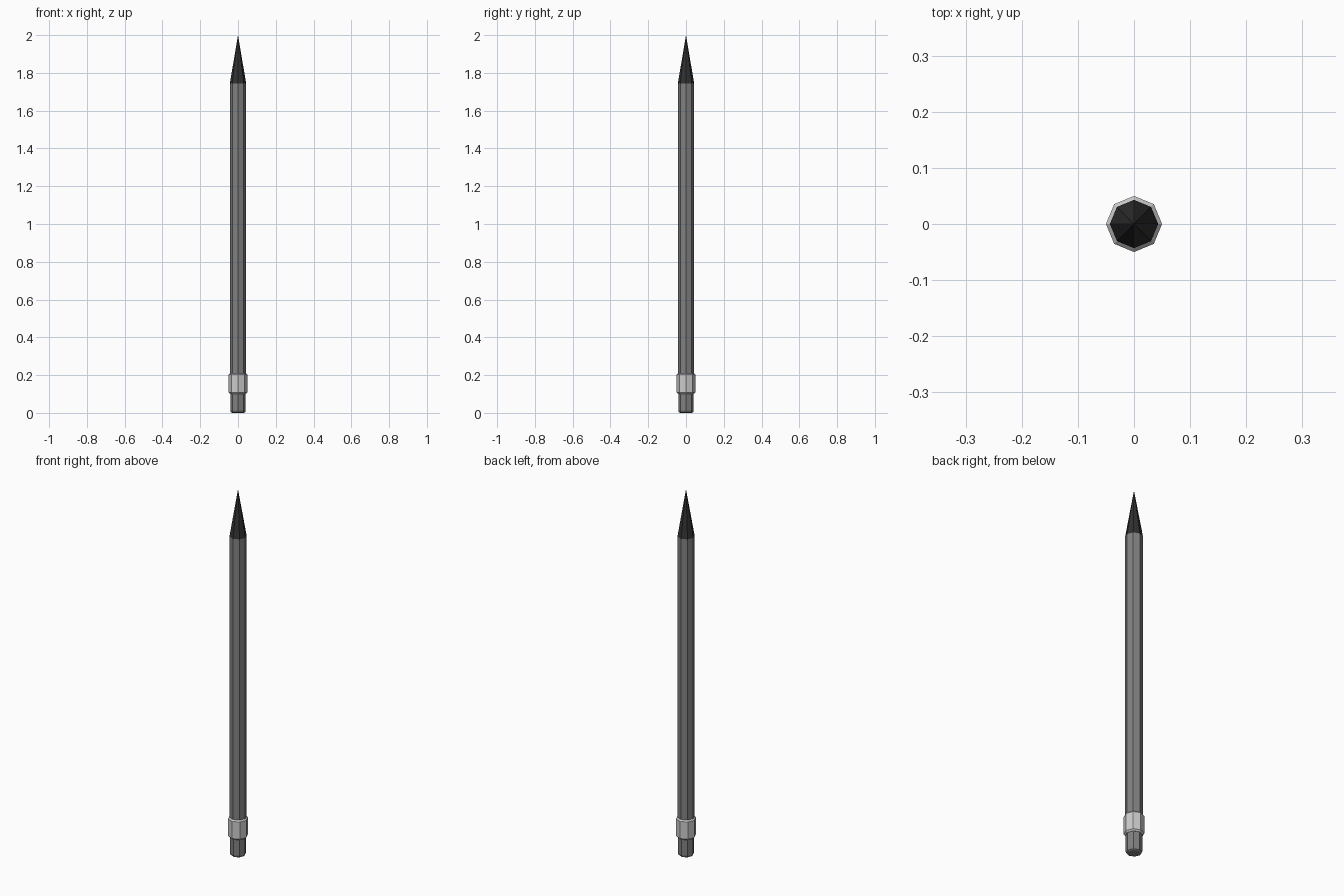
import bpy, bmesh, math

if "Cube" in bpy.data.objects:
    bpy.data.objects.remove(bpy.data.objects["Cube"])

SIDES = 8


def material(name, value):
    m = bpy.data.materials.new(name)
    m.diffuse_color = (value, value, value, 1)
    m.use_nodes = True
    m.node_tree.nodes["Principled BSDF"].inputs["Base Color"].default_value = m.diffuse_color
    return m


def lathe(name, profile, mat):
    """Closed eight-sided solid from (radius, z) points, bottom to top."""
    bm = bmesh.new()
    rings = []
    for r, z in profile:
        n = SIDES if r > 0 else 1
        rings.append([bm.verts.new((r * math.cos(math.tau * i / SIDES),
                                    r * math.sin(math.tau * i / SIDES), z))
                      for i in range(n)])
    for a, b in zip(rings, rings[1:]):
        for i in range(SIDES):
            j = (i + 1) % SIDES
            if len(b) == 1:
                bm.faces.new((a[i], a[j], b[0]))
            else:
                bm.faces.new((a[i], a[j], b[j], b[i]))
    bm.faces.new(rings[0][::-1])
    if len(rings[-1]) > 1:
        bm.faces.new(rings[-1])
    me = bpy.data.meshes.new(name)
    bm.to_mesh(me)
    bm.free()
    me.materials.append(mat)
    ob = bpy.data.objects.new(name, me)
    bpy.context.collection.objects.link(ob)
    return ob


body = material("body_grey", 0.22)
metal = material("collar_grey", 0.55)
dark = material("tip_dark", 0.03)

# Eraser with a rounded bottom rim
lathe("eraser", [(0.031, 0), (0.038, 0.004), (0.041, 0.014), (0.041, 0.105)], body)
# Chamfered collar
lathe("collar", [(0.042, 0.10), (0.05, 0.108), (0.05, 0.202), (0.042, 0.21)], metal)
# Shaft
lathe("shaft", [(0.043, 0.205), (0.043, 1.745)], body)
# Sharpened tip
lathe("tip", [(0.043, 1.745), (0, 2.0)], dark)
